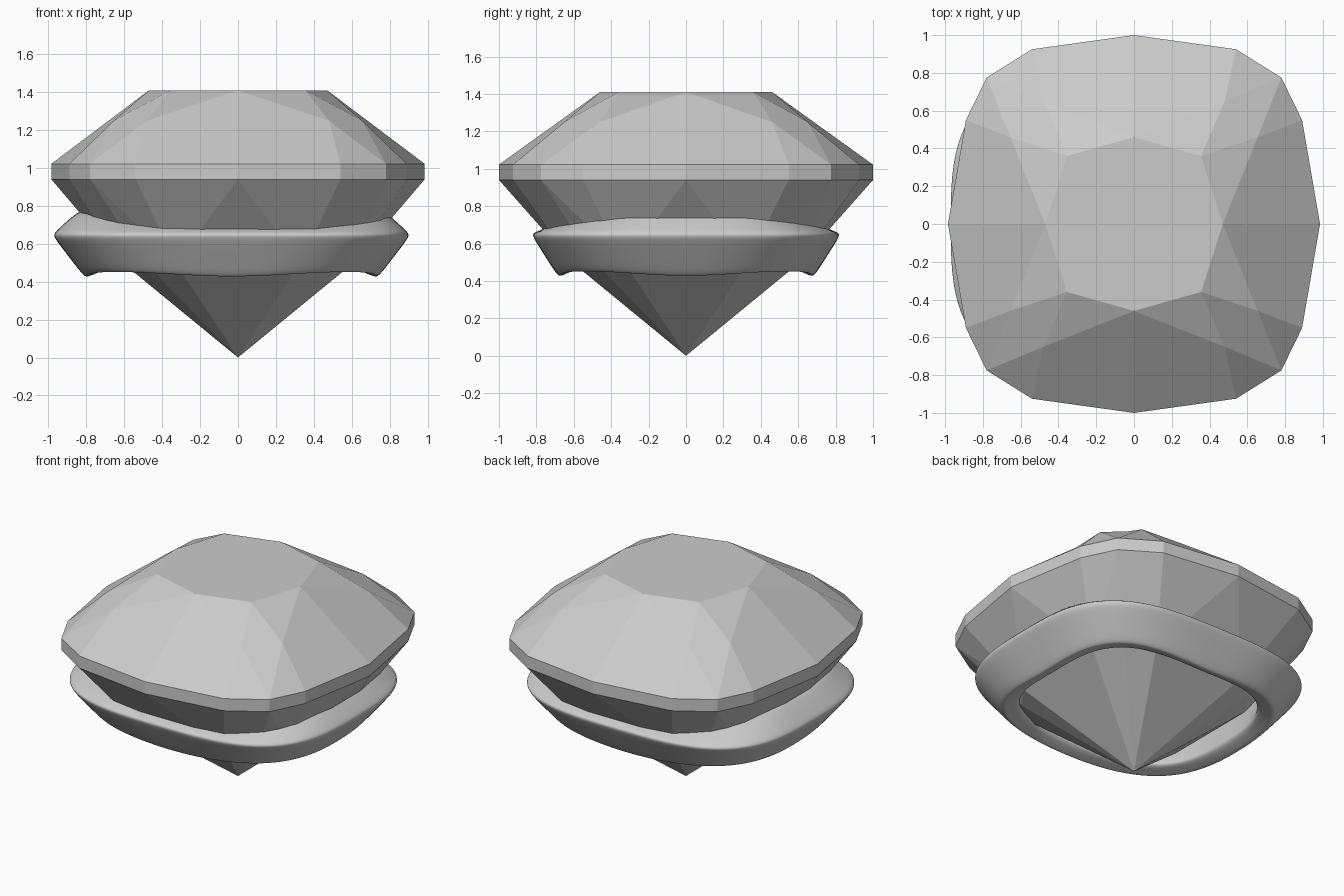
import bpy, bmesh
from math import sin, cos, pi

if "Cube" in bpy.data.objects:
    bpy.data.objects.remove(bpy.data.objects["Cube"])


def finish(name, bm):
    bmesh.ops.remove_doubles(bm, verts=bm.verts, dist=0.0005)
    bmesh.ops.recalc_face_normals(bm, faces=bm.faces)
    mesh = bpy.data.meshes.new(name)
    bm.to_mesh(mesh)
    bm.free()
    obj = bpy.data.objects.new(name, mesh)
    bpy.context.collection.objects.link(obj)
    return obj


# Faceted cushion-cut stone: one quadrant, mirrored four ways
rim = [(0, 1), (0.54, 0.925), (0.78, 0.775), (0.89, 0.55), (0.985, 0)]
T = [(*p, 1.022) for p in rim]          # upper girdle edge
G = [(*p, 0.94) for p in rim]           # lower girdle edge
t0, t1, t2 = (0, 0.46, 1.41), (0.355, 0.36, 1.41), (0.47, 0, 1.41)
c0, c1 = (0.48, 0.65, 1.25), (0.655, 0.46, 1.25)
p0, p1 = (0.33, 0.61, 0.5), (0.61, 0.33, 0.5)
m0, m1, d = (0, 0.61, 0.5), (0.61, 0, 0.5), (0.49, 0.49, 0.5)
culet, axis = (0, 0, 0), (0, 0, 1.41)

quadrant = [
    (axis, t0, t1, t2),                                   # table
    (t0, c0, T[1], T[0]), (t2, T[4], T[3], c1),           # main crown facets
    (t0, t1, c0), (t2, c1, t1),                           # star facets
    (t1, c1, T[2], c0), (c0, T[2], T[1]), (c1, T[3], T[2]),
    (G[0], p0, m0), (G[0], G[1], p0), (G[1], G[2], p0),   # upper pavilion
    (G[4], m1, p1), (G[4], p1, G[3]), (G[3], p1, G[2]),
    (G[2], d, p0), (G[2], p1, d),
    (m0, p0, culet), (p0, d, culet),                      # lower pavilion
    (d, p1, culet), (m1, culet, p1),
] + [(T[i], T[i + 1], G[i + 1], G[i]) for i in range(4)]  # girdle

bm = bmesh.new()
for sx in (1, -1):
    for sy in (1, -1):
        for face in quadrant:
            bm.faces.new([bm.verts.new((sx * x, sy * y, z)) for x, y, z in face])
finish("cut_stone", bm)

# Collar section: half width, half depth, height, side rise, corner lift, squareness
section = [
    (0.94, 0.822, 0.65, 0.0, 0.0, 3.2), (0.93, 0.813, 0.625, 0.0, 0.0, 3.2),
    (0.86, 0.755, 0.535, 0.0, 0.01, 3.2), (0.785, 0.693, 0.436, 0.0, 0.02, 3.2),
    (0.765, 0.675, 0.424, 0.0, 0.025, 3.2), (0.735, 0.65, 0.434, 0.0, 0.025, 3.2),
    (0.67, 0.59, 0.46, 0.0, 0.01, 3.2), (0.69, 0.605, 0.51, 0.0, 0.0, 3.1),
    (0.765, 0.67, 0.66, 0.06, 0.0, 2.9), (0.785, 0.69, 0.697, 0.075, 0.0, 2.9),
    (0.815, 0.72, 0.695, 0.072, 0.0, 2.9), (0.915, 0.80, 0.665, 0.012, 0.0, 3.2),
]

# Smooth collar swept around a rounded square
bm = bmesh.new()
steps, n = 64, len(section)
rings = []
for i in range(steps):
    a = 2 * pi * i / steps
    ring = []
    for w, dep, z, rise, lift, e in section:
        r = (abs(cos(a)) ** e + abs(sin(a)) ** e) ** (-1 / e)
        u, v = r * cos(a), r * sin(a)
        h = z + rise * abs(u) ** 3 + lift * sin(2 * a) ** 2
        ring.append(bm.verts.new((w * u - 0.035, dep * v, h)))
    rings.append(ring)
for i in range(steps):
    A, B = rings[i], rings[(i + 1) % steps]
    for j in range(n):
        k = (j + 1) % n
        bm.faces.new((A[j], B[j], B[k], A[k]))
collar = finish("collar", bm)
for poly in collar.data.polygons:
    poly.use_smooth = True
mod = collar.modifiers.new("smooth", 'SUBSURF')
mod.levels = mod.render_levels = 2
